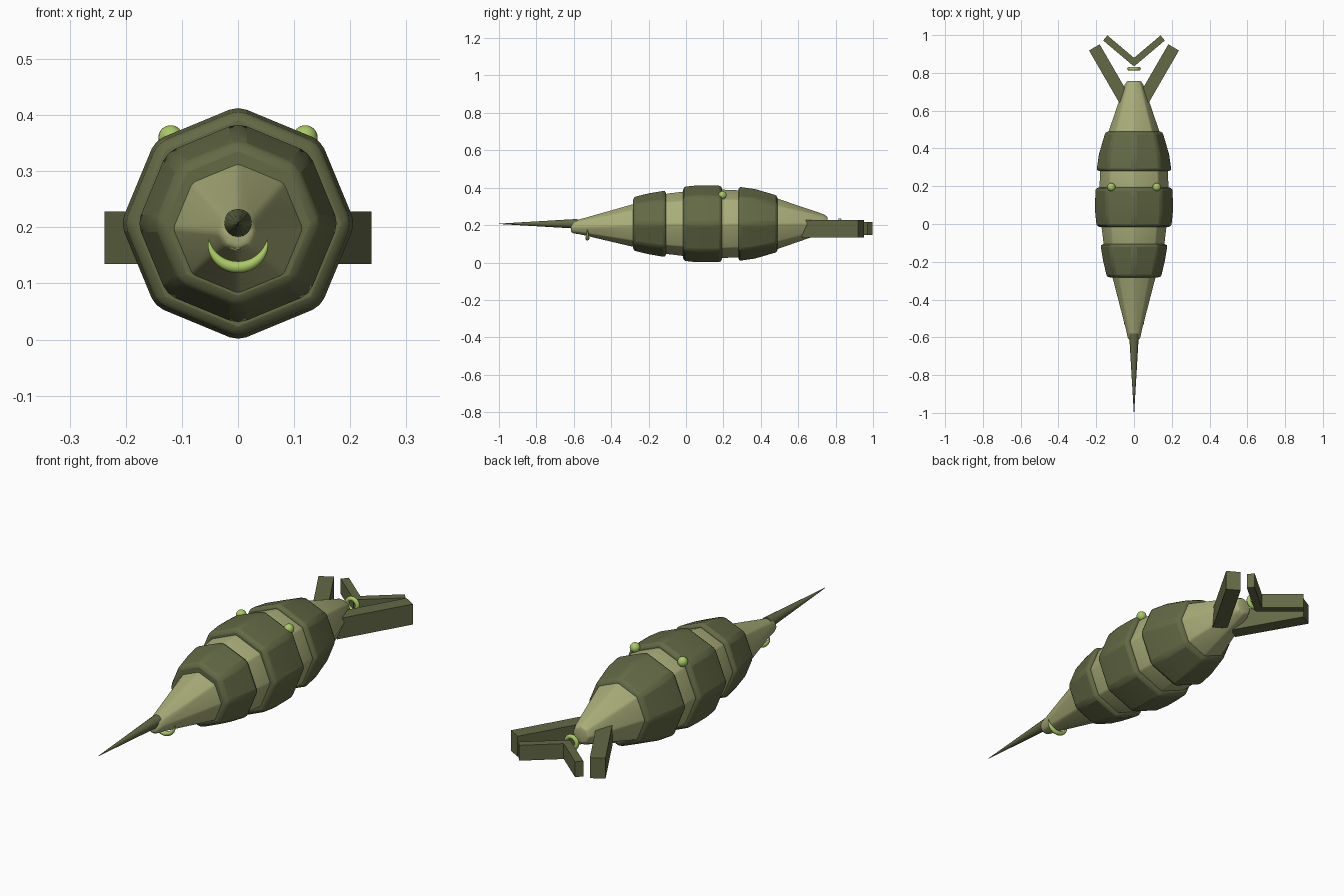
import bpy, bmesh, math
from mathutils import Vector

cube = bpy.data.objects.get("Cube")
if cube:
    bpy.data.objects.remove(cube, do_unlink=True)

AXIS = 0.207


def material(name, rgb):
    m = bpy.data.materials.new(name)
    m.use_nodes = True
    m.diffuse_color = (*rgb, 1)
    m.node_tree.nodes["Principled BSDF"].inputs["Base Color"].default_value = (*rgb, 1)
    return m


pale = material("pale olive", (0.40, 0.42, 0.19))
dark = material("dark olive", (0.125, 0.142, 0.06))
lime = material("lime green", (0.40, 0.58, 0.13))


def finish(obj, name, mat, angle=None, bevel=0, segments=2):
    obj.name = name
    obj.data.materials.append(mat)
    if bevel:
        mod = obj.modifiers.new("Bevel", 'BEVEL')
        mod.width, mod.segments = bevel, segments
        mod.limit_method, mod.angle_limit = 'ANGLE', math.radians(25)
    if angle:
        bpy.ops.object.select_all(action='DESELECT')
        obj.select_set(True)
        bpy.context.view_layer.objects.active = obj
        bpy.ops.object.shade_smooth_by_angle(angle=math.radians(angle))
    return obj


def loft(name, rings, mat, sides=8, **kw):
    """Capped polygon rings along y, each ring (y, radius, centre height)."""
    bm = bmesh.new()
    loops = []
    for y, r, z in rings:
        loops.append([bm.verts.new((r * math.cos(math.tau * i / sides), y,
                                    z + r * math.sin(math.tau * i / sides)))
                      for i in range(sides)])
    for a, b in zip(loops, loops[1:]):
        for i in range(sides):
            j = (i + 1) % sides
            bm.faces.new((a[i], a[j], b[j], b[i]))
    bm.faces.new(loops[0])
    bm.faces.new(loops[-1])
    bmesh.ops.recalc_face_normals(bm, faces=bm.faces)
    mesh = bpy.data.meshes.new(name)
    bm.to_mesh(mesh)
    bm.free()
    obj = bpy.data.objects.new(name, mesh)
    bpy.context.collection.objects.link(obj)
    return finish(obj, name, mat, **kw)


def beam(name, start, end, width, z0, z1, mat):
    """Upright box running between two points on the ground plan."""
    a, b = Vector(start), Vector(end)
    d = b - a
    mid = (a + b) / 2
    bpy.ops.mesh.primitive_cube_add(size=1, location=(mid.x, mid.y, (z0 + z1) / 2),
                                    rotation=(0, 0, math.atan2(-d.x, d.y)))
    obj = bpy.context.object
    obj.scale = (width, d.length, z1 - z0)
    return finish(obj, name, mat)


# Tapered body
loft("body", [(-0.615, 0.024, 0.188), (-0.605, 0.034, 0.189), (-0.57, 0.041, 0.191),
              (-0.28, 0.116, 0.198), (-0.10, 0.163, AXIS), (0.0, 0.175, AXIS),
              (0.20, 0.184, AXIS), (0.29, 0.180, AXIS), (0.49, 0.136, AXIS),
              (0.735, 0.052, 0.208), (0.757, 0.038, 0.208)],
     pale, angle=60, bevel=0.012)

# Armour bands
loft("front_band", [(-0.283, 0.146, AXIS), (-0.20, 0.166, AXIS), (-0.107, 0.182, AXIS)],
     dark, angle=35, bevel=0.016)
loft("middle_band", [(-0.015, 0.201, AXIS), (0.06, 0.209, AXIS), (0.13, 0.209, AXIS),
                     (0.192, 0.207, AXIS)], dark, angle=35, bevel=0.016)
loft("rear_band", [(0.280, 0.202, AXIS), (0.37, 0.189, AXIS), (0.490, 0.154, AXIS)],
     dark, angle=35, bevel=0.016)

# Pointed sting at the front
loft("sting", [(-1.0, 0.001, 0.207), (-0.58, 0.026, 0.207)], dark, sides=16, angle=40)

# Curved mouth, thick in the middle and pointed at the ends
curve = bpy.data.curves.new("mouth", 'CURVE')
curve.dimensions = '3D'
curve.bevel_depth, curve.bevel_resolution = 0.011, 3
steps = 24
spline = curve.splines.new('POLY')
spline.points.add(steps)
for i, p in enumerate(spline.points):
    t = math.pi * i / steps
    p.co = (-0.052 * math.cos(t), -0.527, 0.179 - 0.050 * math.sin(t), 1)
    p.radius = max(0.03, math.sin(t) ** 0.8)
mouth = bpy.data.objects.new("mouth", curve)
bpy.context.collection.objects.link(mouth)
finish(mouth, "mouth", lime)

# Ring behind the tail
bpy.ops.mesh.primitive_torus_add(major_radius=0.026, minor_radius=0.010, major_segments=24,
                                 minor_segments=10, location=(0, 0.822, 0.2),
                                 rotation=(math.pi / 2, 0, 0))
finish(bpy.context.object, "tail_ring", lime, angle=60)

# Paired eyes, tail arms and fork prongs
for side, s in (("left", 1), ("right", -1)):
    bpy.ops.mesh.primitive_uv_sphere_add(segments=20, ring_count=12, radius=0.022,
                                         location=(s * 0.12, 0.195, 0.36))
    finish(bpy.context.object, side + "_eye", lime, angle=60)
    beam(side + "_tail_arm", (s * 0.037, 0.636), (s * 0.210, 0.935), 0.065, 0.135, 0.228, dark)
    beam(side + "_fork_prong", (s * -0.008, 0.850), (s * 0.152, 0.985), 0.035, 0.146, 0.216, dark)
